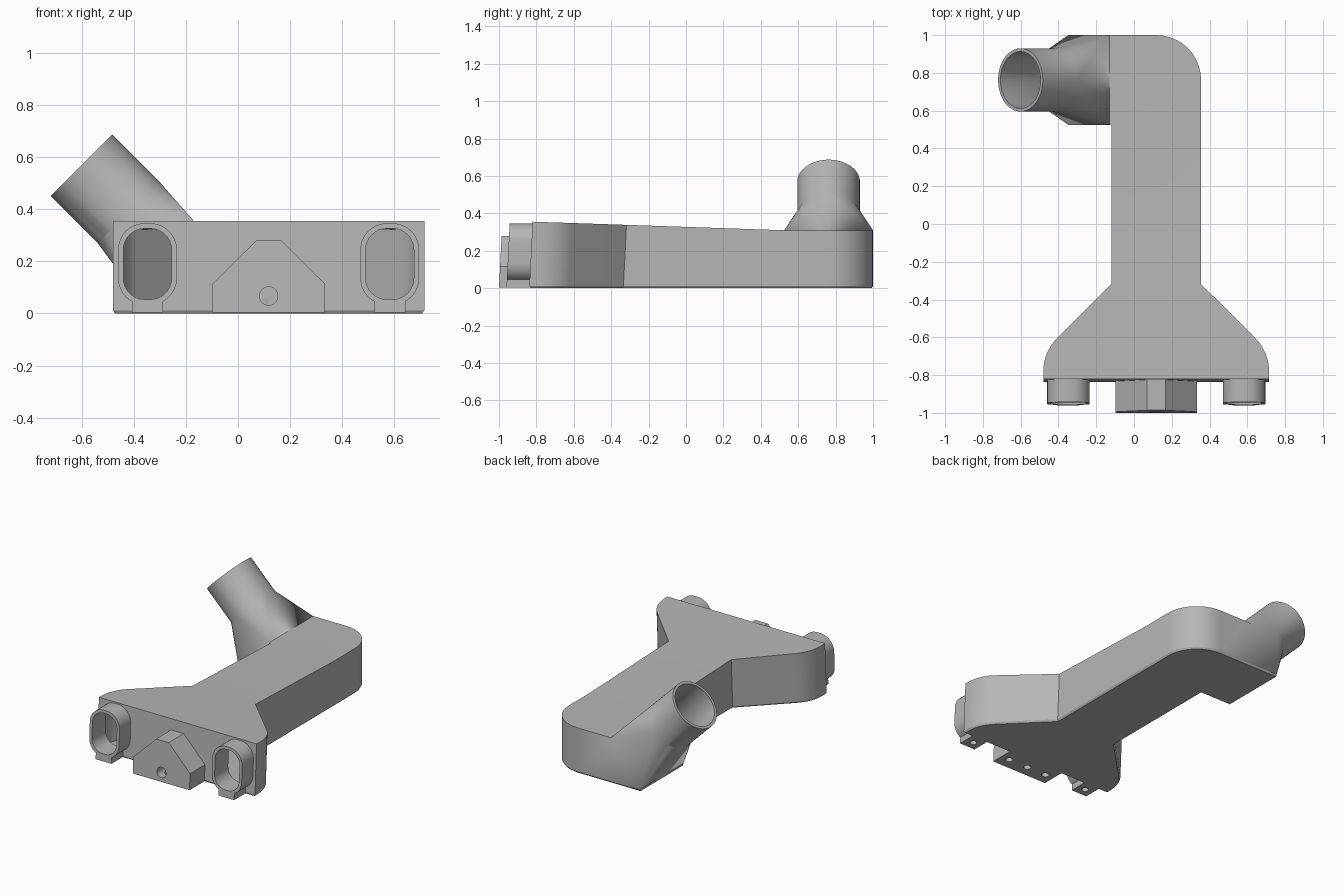
import bpy, bmesh
from math import sin, cos, pi, radians
from mathutils import Vector

if "Cube" in bpy.data.objects:
    bpy.data.objects.remove(bpy.data.objects["Cube"])

gray = bpy.data.materials.new("plain gray")
gray.use_nodes = True
gray.diffuse_color = (0.47, 0.47, 0.47, 1)
gray.node_tree.nodes["Principled BSDF"].inputs["Base Color"].default_value = gray.diffuse_color

XC = 0.1175          # centre line of the duct
LEAN = 0.05          # slight backward lean of the front end
WALL = 0.025
Y_ELBOW = 0.525


def loft(name, rings, split=None):
    """Closed solid through rings of points; split creases the last cap."""
    bm = bmesh.new()
    loops = [[bm.verts.new(p) for p in ring] for ring in rings]
    n = len(loops[0])
    for a, b in zip(loops, loops[1:]):
        for i in range(n):
            j = (i + 1) % n
            bm.faces.new((a[i], a[j], b[j], b[i]))
    bm.faces.new(loops[0][::-1])
    cap = bm.faces.new(loops[-1])
    if split:
        bmesh.utils.face_split(cap, loops[-1][split[0]], loops[-1][split[1]])
    bmesh.ops.remove_doubles(bm, verts=bm.verts, dist=1e-5)
    bmesh.ops.recalc_face_normals(bm, faces=bm.faces)
    mesh = bpy.data.meshes.new(name)
    bm.to_mesh(mesh)
    bm.free()
    mesh.materials.append(gray)
    ob = bpy.data.objects.new(name, mesh)
    bpy.context.collection.objects.link(ob)
    return ob


def combine(target, other, operation):
    bpy.context.view_layer.objects.active = target
    mod = target.modifiers.new("combine", "BOOLEAN")
    mod.operation, mod.object, mod.solver = operation, other, "EXACT"
    bpy.ops.object.modifier_apply(modifier=mod.name)
    bpy.data.objects.remove(other)


def arc(cx, cy, r, start, end, steps=10):
    return [(cx + r * cos(radians(start + (end - start) * i / steps)),
             cy + r * sin(radians(start + (end - start) * i / steps)))
            for i in range(steps + 1)]


# Duct body: flared front, straight run, elbow with a slanted end
def outline(t):
    half, front, r = 0.2375 - t, 0.5975 - t, 0.25
    yc = -0.695 - 0.414 * r
    flare = [(front, -0.838 + t)] + arc(0.5975 - r, yc, r - t, 0, 45)
    flare.append((half, -0.335 - 0.414 * t))
    right = [(XC + x, y) for x, y in flare]
    left = [(XC - x, y) for x, y in reversed(flare)]
    elbow = [(XC + half, Y_ELBOW + t)] + arc(XC, 0.7625, half, 0, 90)
    end = [(-1, 1 - t), (-1, Y_ELBOW + t), (XC - half, Y_ELBOW + t)]
    return right + elbow + end + left, len(right), len(right + elbow) + 2


def end_x(z):
    return -0.35 + 0.733 * (max(z, 0.01) - 0.01)


def ring(t, z=None, drop=0):
    pts = []
    for x, y in outline(t)[0]:
        h = z if z is not None else 0.31 + max(0, Y_ELBOW - y) * 0.0335 - drop
        x = end_x(h) if x == -1 else x
        pts.append((x, y + (LEAN * h if y < -0.3 else 0), h))
    return pts


crease = outline(0)[1:]
duct = loft("duct_body", [ring(0.008, 0), ring(0, 0.012), ring(0)], crease)


# Round pipe joined to the slanted end by a square-to-round transition
def pipe(name, r, inset, reach, overlap):
    n = 48
    axis, side, up = Vector((-1, 0, 1)).normalized(), Vector((0, 1, 0)), Vector((1, 0, 1)).normalized()
    square, inner, low, high = [], [], [], []
    for i in range(n):
        a = 2 * pi * (i + 0.5) / n
        y = 0.7625 + (0.2375 - inset) * (1 if cos(a) > 0 else -1)
        z = 0.31 - inset if sin(a) > 0 else 0.012 + inset
        square.append(Vector((end_x(z), y, z)))
        inner.append(square[-1] + Vector((overlap, 0, 0)))
        spoke = r * (cos(a) * side + sin(a) * up)
        low.append(Vector((-0.42, 0.7625, 0.388)) + spoke)
        high.append(Vector((-0.601, 0.7625, 0.569)) + spoke + reach * axis)
    rings = [square, low, high]
    return loft(name, [inner] + rings if overlap else rings)


combine(duct, pipe("pipe", 0.1675, 0, 0, 0), "UNION")


# Helpers for shapes extruded along y (leaning) and along z
def along_y(name, pts, y0, y1):
    return loft(name, [[(x, y + LEAN * z, z) for x, z in pts] for y in (y0, y1)])


def hole_up(x, y, r, depth):
    pts = arc(x, y, r, 0, 345, 23)
    return loft("hole", [[(px, py, z) for px, py in pts] for z in (-0.02, depth)])


def rounded(cx, cz, w, h, r):
    pts = []
    for k, (sx, sz) in enumerate(((1, 1), (-1, 1), (-1, -1), (1, -1))):
        pts += arc(cx + sx * (w / 2 - r), cz + sz * (h / 2 - r), r, 90 * k, 90 * k + 90, 8)
    return pts


def box(cx, w, z0, z1):
    return [(cx - w / 2, z0), (cx + w / 2, z0), (cx + w / 2, z1), (cx - w / 2, z1)]


# Front ports with small feet, and the mounting block between them
ports = (XC - 0.465, XC + 0.465)
for x in ports:
    combine(duct, along_y("port", rounded(x, 0.19, 0.225, 0.312, 0.1), -0.96, -0.825), "UNION")
    combine(duct, along_y("port_foot", box(x, 0.12, 0.004, 0.065), -0.96, -0.825), "UNION")

block = [(XC - 0.215, 0.004), (XC + 0.215, 0.004), (XC + 0.215, 0.115),
         (XC + 0.048, 0.28), (XC - 0.048, 0.28), (XC - 0.215, 0.115)]
combine(duct, along_y("mounting_block", block, -1, -0.825), "UNION")

# Hollow interior, bores and screw holes
combine(duct, loft("cavity", [ring(WALL, WALL), ring(WALL, drop=WALL)], crease), "DIFFERENCE")
combine(duct, pipe("pipe_bore", 0.15, WALL + 0.003, 0.05, 0.03), "DIFFERENCE")
for x in ports:
    combine(duct, along_y("port_bore", rounded(x, 0.19, 0.185, 0.272, 0.082), -1.05, -0.79), "DIFFERENCE")
    combine(duct, hole_up(x, -0.9, 0.022, 0.03), "DIFFERENCE")
combine(duct, along_y("block_hole", arc(XC, 0.067, 0.035, 0, 345, 23), -1.05, -0.9), "DIFFERENCE")
for dx in (-0.15, 0, 0.15):
    combine(duct, hole_up(XC + dx, -0.92, 0.024, 0.05), "DIFFERENCE")

bpy.ops.object.select_all(action="DESELECT")
duct.select_set(True)
bpy.context.view_layer.objects.active = duct
bpy.ops.object.shade_smooth_by_angle(angle=radians(25))
